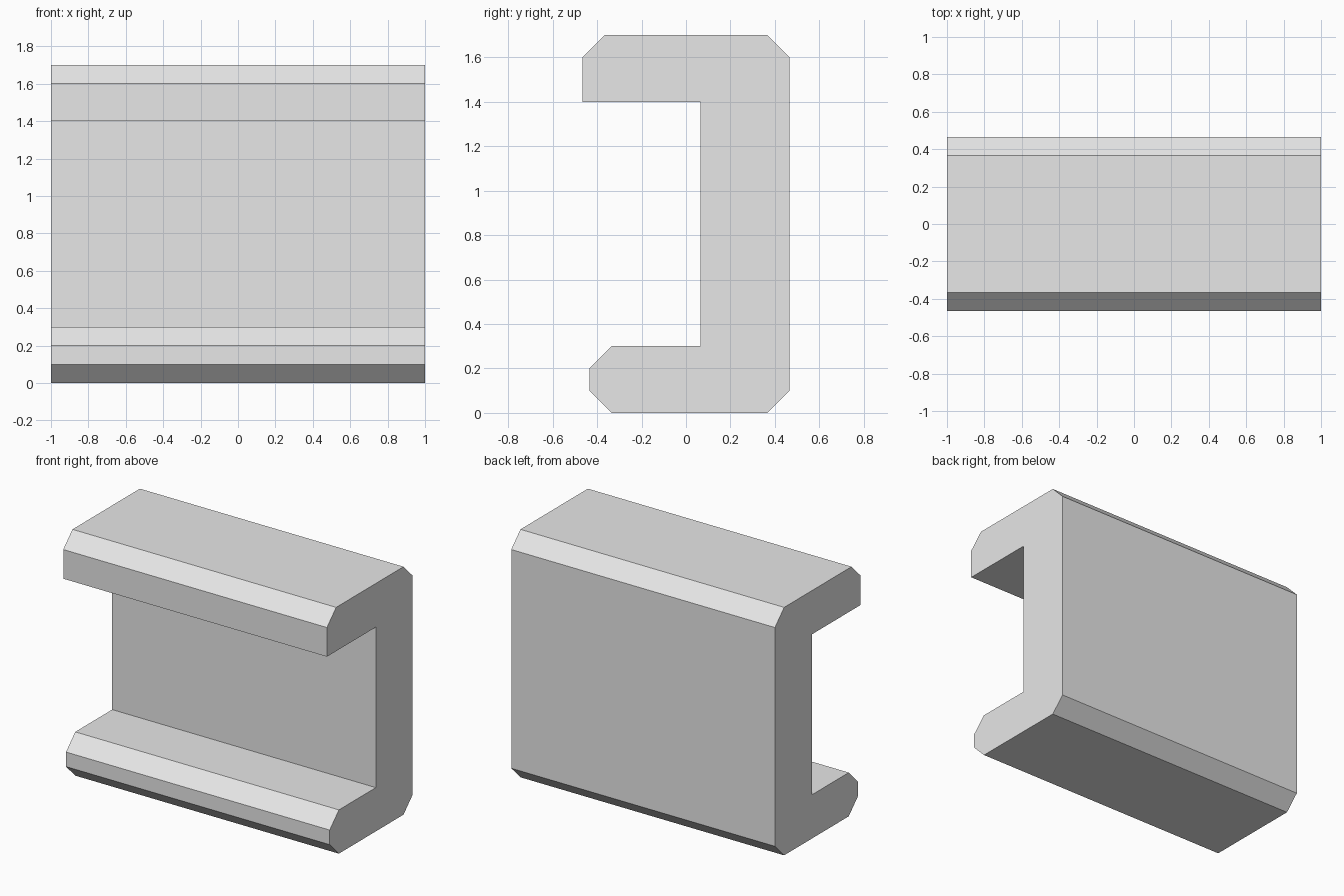
import bpy
import bmesh
from mathutils import Vector

cube = bpy.data.objects.get("Cube")
if cube:
    bpy.data.objects.remove(cube, do_unlink=True)

HALF_LENGTH = 1.0
CHAMFER = 0.1
BACK, WEB_FRONT = 0.465, 0.065
TOP_LIP, BOTTOM_LIP = -0.465, -0.435
HEIGHT, TOP_UNDERSIDE, BOTTOM_TOP = 1.7, 1.4, 0.3

# One flat colour
grey = bpy.data.materials.new("light grey")
grey.use_nodes = True
colour = (0.8, 0.8, 0.8, 1)
grey.diffuse_color = colour
grey.node_tree.nodes["Principled BSDF"].inputs["Base Color"].default_value = colour

# Channel section as (y, z, chamfered) corners
corners = [
    (BOTTOM_LIP, 0, True),
    (BACK, 0, True),
    (BACK, HEIGHT, True),
    (TOP_LIP, HEIGHT, True),
    (TOP_LIP, TOP_UNDERSIDE, False),
    (WEB_FRONT, TOP_UNDERSIDE, False),
    (WEB_FRONT, BOTTOM_TOP, False),
    (BOTTOM_LIP, BOTTOM_TOP, True),
]


def chamfered_outline(points):
    """Replace each chamfered corner with two points along its edges."""
    outline = []
    for i, (y, z, cut) in enumerate(points):
        here = Vector((-HALF_LENGTH, y, z))
        if not cut:
            outline.append(here)
            continue
        for ny, nz, _ in (points[i - 1], points[(i + 1) % len(points)]):
            toward = (Vector((-HALF_LENGTH, ny, nz)) - here).normalized()
            outline.append(here + toward * CHAMFER)
    return outline


# Extrude the section along x into the solid channel
bm = bmesh.new()
section = bm.faces.new([bm.verts.new(p) for p in chamfered_outline(corners)])
extruded = bmesh.ops.extrude_face_region(bm, geom=[section], use_keep_orig=True)
far_end = [v for v in extruded["geom"] if isinstance(v, bmesh.types.BMVert)]
bmesh.ops.translate(bm, verts=far_end, vec=(2 * HALF_LENGTH, 0, 0))
bmesh.ops.recalc_face_normals(bm, faces=bm.faces[:])

mesh = bpy.data.meshes.new("channel_block")
bm.to_mesh(mesh)
bm.free()
mesh.materials.append(grey)
channel = bpy.data.objects.new("channel_block", mesh)
bpy.context.collection.objects.link(channel)
